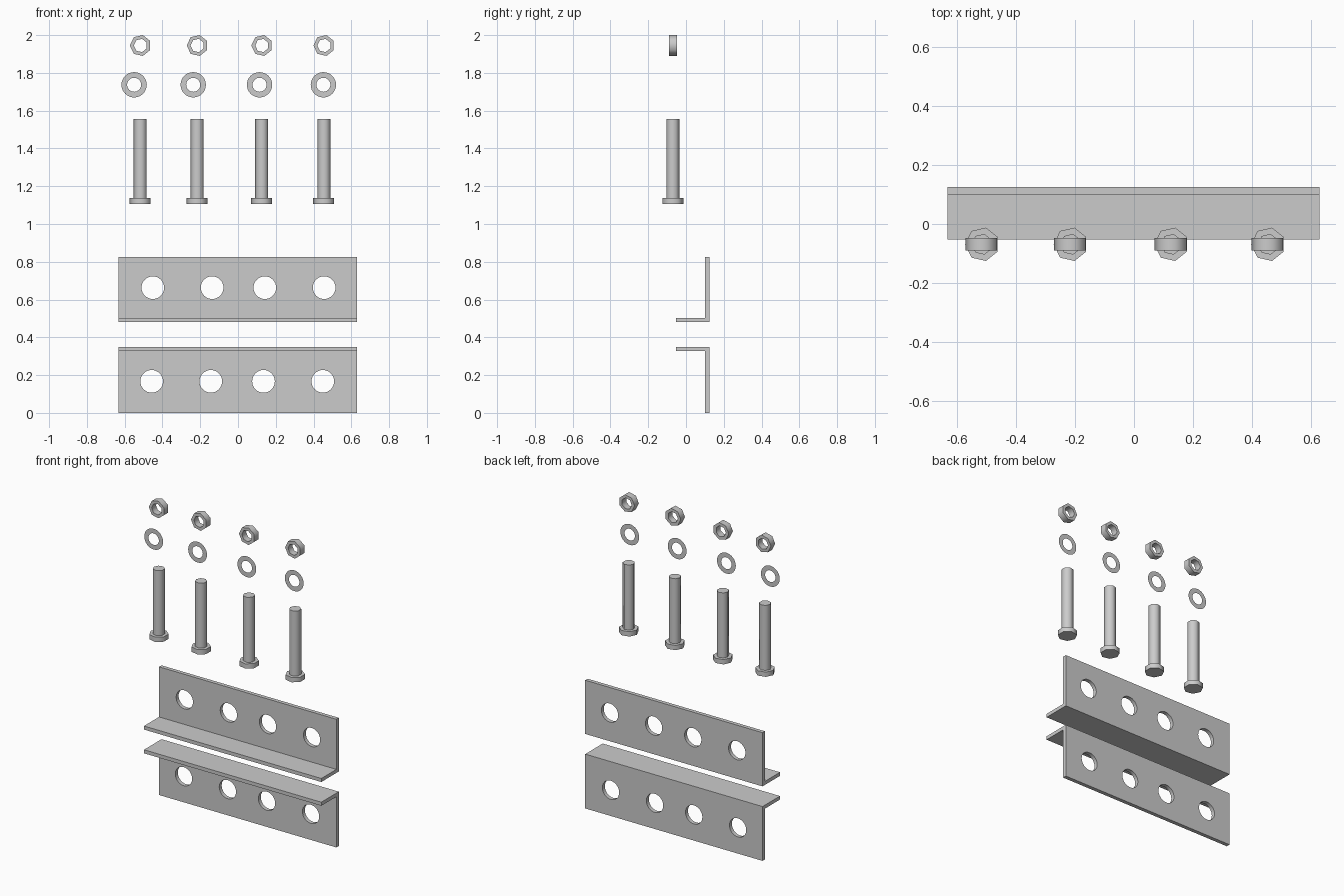
import bpy, bmesh, math
from mathutils import Matrix, Vector

if "Cube" in bpy.data.objects:
    bpy.data.objects.remove(bpy.data.objects["Cube"])


def finish(name, bm, smooth=None):
    bmesh.ops.recalc_face_normals(bm, faces=bm.faces)
    me = bpy.data.meshes.new(name)
    bm.to_mesh(me)
    bm.free()
    ob = bpy.data.objects.new(name, me)
    bpy.context.collection.objects.link(ob)
    if smooth:
        bpy.ops.object.select_all(action='DESELECT')
        ob.select_set(True)
        bpy.context.view_layer.objects.active = ob
        bpy.ops.object.shade_smooth_by_angle(angle=math.radians(smooth))
    return ob


def ring(bm, n, r, z):
    # first vertex points to -x
    return [bm.verts.new((r * math.cos(math.pi + i * math.tau / n),
                          r * math.sin(math.pi + i * math.tau / n), z)) for i in range(n)]


def bridge(bm, a, b):
    for i in range(len(a)):
        j = (i + 1) % len(a)
        bm.faces.new((a[i], a[j], b[j], b[i]))


# Local z axis turned to face the front
FACING = Matrix.Rotation(math.radians(90), 4, 'X')


def angle_bracket(name, profile, holes, hole_z):
    x0, x1 = -0.633, 0.631
    bm = bmesh.new()
    a = [bm.verts.new((x0, y, z)) for y, z in profile]
    b = [bm.verts.new((x1, y, z)) for y, z in profile]
    bridge(bm, a, b)
    bm.faces.new(a)
    bm.faces.new(b)
    ob = finish(name, bm)
    # one cutter mesh holding all the bolt holes
    cb = bmesh.new()
    for x in holes:
        bmesh.ops.create_cone(cb, cap_ends=True, segments=32, radius1=0.06, radius2=0.06, depth=0.12,
                              matrix=Matrix.Translation((x, 0.112, hole_z)) @ FACING)
    cutter = finish("hole_cutter", cb)
    cutter.hide_render = True
    mod = ob.modifiers.new("holes", 'BOOLEAN')
    mod.operation = 'DIFFERENCE'
    mod.solver = 'EXACT'
    mod.object = cutter
    bpy.context.view_layer.objects.active = ob
    bpy.ops.object.modifier_apply(modifier=mod.name)
    bpy.data.objects.remove(cutter)


def bolt(name, x):
    bm = bmesh.new()
    rings = [ring(bm, 7, r, z) for r, z in
             ((0.058, 1.107), (0.058, 1.138), (0.036, 1.138), (0.036, 1.557))]
    for a, b in zip(rings, rings[1:]):
        bridge(bm, a, b)
    bm.faces.new(rings[0])
    bm.faces.new(rings[-1])
    finish(name, bm, 60).location = (x, -0.069, 0)


def washer(name, x):
    bm = bmesh.new()
    bridge(bm, ring(bm, 32, 0.067, 0), ring(bm, 32, 0.037, 0))
    finish(name, bm).matrix_world = Matrix.Translation((x, -0.073, 1.737)) @ FACING


def nut(name, x):
    bm = bmesh.new()
    h = 0.0215
    rings = [ring(bm, 7, r, z) for r, z in ((0.0565, -h), (0.0565, h), (0.036, h), (0.036, -h))]
    for a, b in zip(rings, rings[1:] + rings[:1]):
        bridge(bm, a, b)
    finish(name, bm, 60).matrix_world = Matrix.Translation((x, -0.069, 1.945)) @ FACING


# Two angle brackets, flanges facing each other
F, I, B = -0.053, 0.1, 0.125
angle_bracket("lower_angle_bracket",
              [(B, 0), (B, 0.35), (F, 0.35), (F, 0.327), (I, 0.327), (I, 0)],
              (-0.457, -0.144, 0.135, 0.449), 0.167)
angle_bracket("upper_angle_bracket",
              [(B, 0.826), (B, 0.48), (F, 0.48), (F, 0.503), (I, 0.503), (I, 0.826)],
              (-0.451, -0.137, 0.142, 0.456), 0.663)

# Hardware in four columns
for i, (xb, xw) in enumerate(zip((-0.516, -0.215, 0.127, 0.456), (-0.55, -0.237, 0.114, 0.452))):
    bolt(f"bolt_{i + 1}", xb)
    washer(f"washer_{i + 1}", xw)
    nut(f"nut_{i + 1}", xb)
